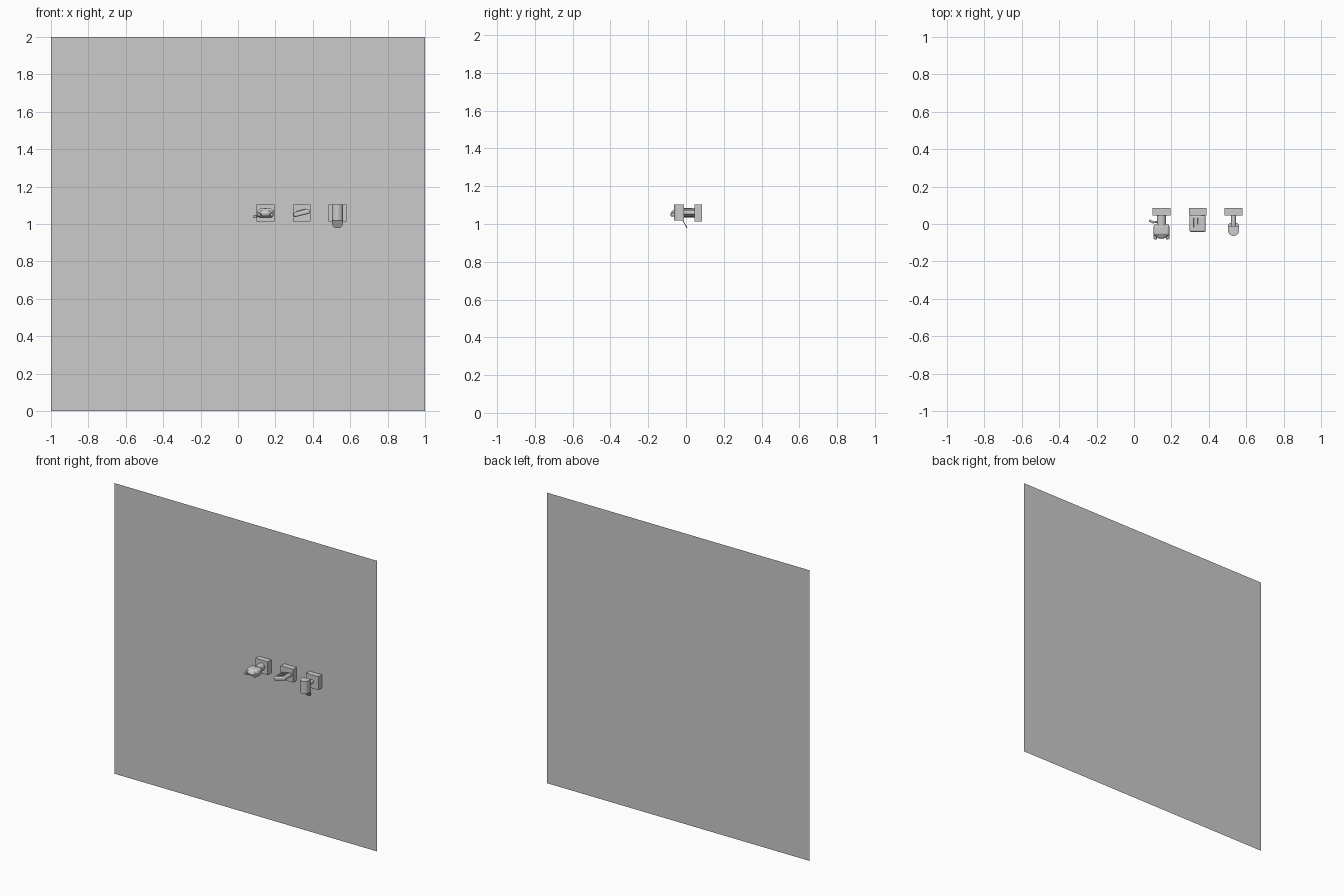
import bpy, math
from mathutils import Vector

if "Cube" in bpy.data.objects:
    bpy.data.objects.remove(bpy.data.objects["Cube"])


def bevel(ob, width, segments=1):
    m = ob.modifiers.new("bevel", 'BEVEL')
    m.width, m.segments = width, segments
    return ob


def box(name, x, y, z, rot=(0, 0, 0)):
    """Box from (min, max) ranges, optionally turned about its centre."""
    bpy.ops.mesh.primitive_cube_add(
        size=1, location=[sum(r) / 2 for r in (x, y, z)], rotation=rot)
    ob = bpy.context.object
    ob.name = name
    ob.scale = [r[1] - r[0] for r in (x, y, z)]
    bpy.ops.object.transform_apply(location=False, rotation=False, scale=True)
    return ob


def rod(name, a, b, radius, sides=12):
    a, b = Vector(a), Vector(b)
    bpy.ops.mesh.primitive_cylinder_add(
        vertices=sides, radius=radius, depth=(b - a).length, location=(a + b) / 2,
        rotation=(b - a).to_track_quat('Z', 'Y').to_euler())
    bpy.context.object.name = name
    bpy.ops.object.shade_smooth_by_angle(angle=math.radians(40))
    return bpy.context.object


def prism(name, outline, depth, loc, rot=(0, 0, 0)):
    """Extrude an xy outline along local z."""
    n = len(outline)
    verts = [(x, y, z) for z in (0, depth) for x, y in outline]
    faces = [list(range(n))[::-1], list(range(n, 2 * n))]
    faces += [(i, (i + 1) % n, n + (i + 1) % n, n + i) for i in range(n)]
    me = bpy.data.meshes.new(name)
    me.from_pydata(verts, [], faces)
    ob = bpy.data.objects.new(name, me)
    ob.location, ob.rotation_euler = loc, rot
    bpy.context.collection.objects.link(ob)
    return ob


def tongue_outline(half, straight, steps=10):
    """Rectangle with a semicircular end toward -y."""
    arc = [(half * math.cos(t), -straight + half * math.sin(t))
           for t in (math.pi + math.pi * i / steps for i in range(steps + 1))]
    return arc + [(half, 0), (-half, 0)]


WALL = 0.085
# wall sheet
bpy.ops.mesh.primitive_plane_add(size=2, location=(0, WALL, 1),
                                 rotation=(math.pi / 2, 0, 0))
bpy.context.object.name = "wall"

# three mounting blocks
for i, cx in enumerate((0.147, 0.34, 0.532)):
    box(f"mount_block_{i + 1}", (cx - .047, cx + .047), (.046, WALL), (1.013, 1.104))

# left fixture: neck, rounded head, front lens, lugs, side lever
cx = 0.147
rod("left_neck", (cx, .046, 1.06), (cx, -.01, 1.06), .025, 16)
bevel(box("left_head", (cx - .043, cx + .043), (-.065, 0), (1.033, 1.082)), .016, 3)
bpy.ops.mesh.primitive_uv_sphere_add(segments=20, ring_count=10, location=(cx, -.055, 1.057))
lens = bpy.context.object
lens.name = "left_lens"
lens.scale = (.036, .024, .02)
bpy.ops.object.shade_smooth()
for s in (-1, 1):
    bevel(box("left_lug", (cx + s * .033 - .009, cx + s * .033 + .009),
              (-.082, -.05), (1.04, 1.06)), .005, 2)
rod("left_lever", (cx - .02, .012, 1.045), (cx - .046, .008, 1.042), .005)
rod("left_lever_tip", (cx - .044, .008, 1.042), (cx - .065, .02, 1.04), .006)

# middle fixture: tilted rounded pad with raised U rail
cx, tilt = 0.34, math.radians(-14)
pad = bevel(box("middle_pad", (cx - .044, cx + .044), (-.042, .046), (1.046, 1.071),
                (0, tilt, 0)), .009, 3)


def on_pad(name, x, y):
    ob = box(name, x, y, (.0, .018))
    ob.parent = pad


for s in (-1, 1):
    on_pad("middle_rail", (s * .022 - .004, s * .022 + .004), (-.025, .03))
on_pad("middle_rail_end", (-.026, .026), (-.03, -.022))
on_pad("middle_key", (-.004, .004), (-.005, .03))

# right fixture: slim neck, upright round-fronted block, hanging tab
cx = 0.532
rod("right_neck", (cx, .046, 1.06), (cx, -.015, 1.06), .013, 16)
prism("right_block", tongue_outline(.03, .024), .086, (cx, -.01, 1.018))
prism("right_tab", tongue_outline(.029, .02), .004, (cx, -.016, 1.022),
      (math.radians(119), 0, 0))
